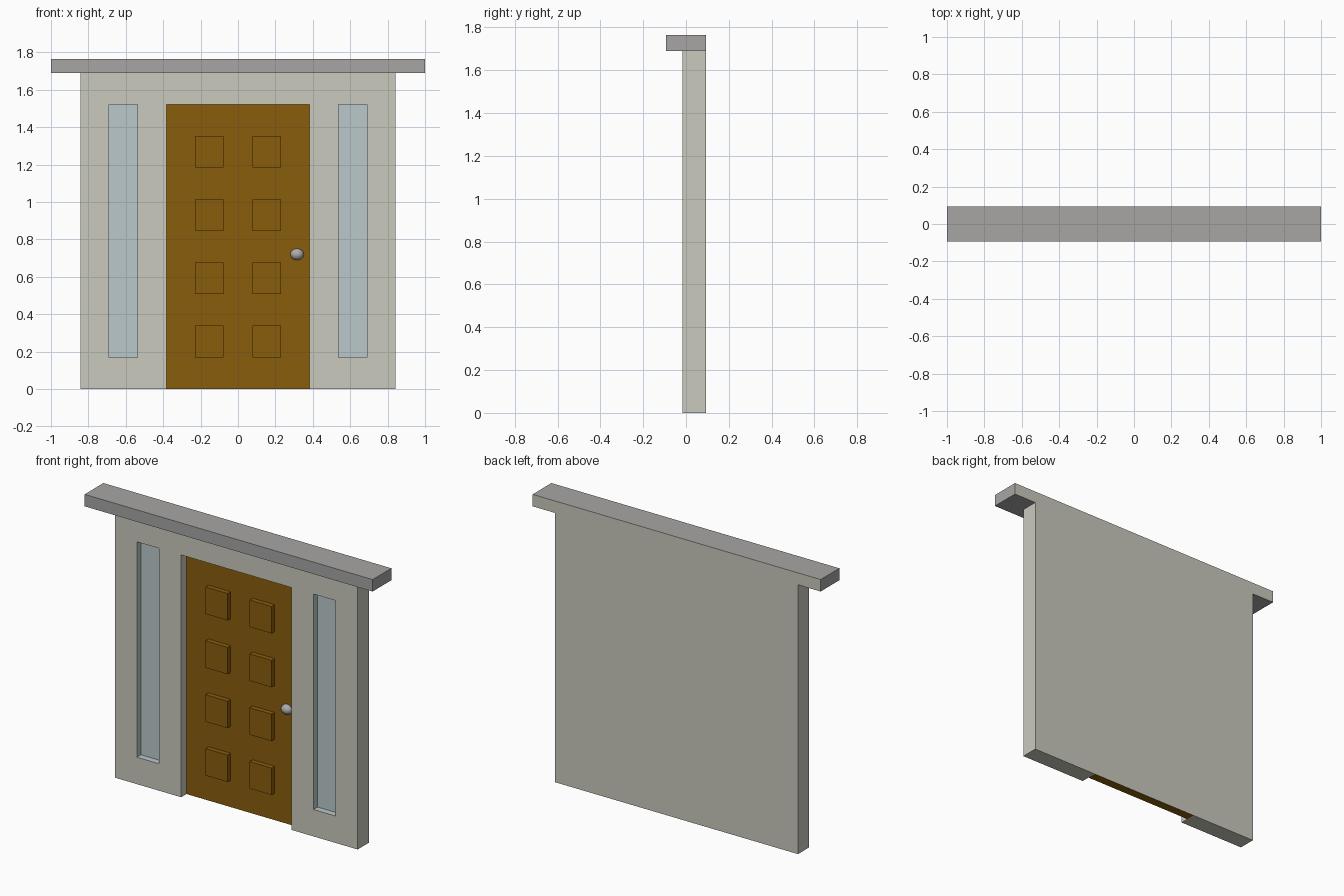
import bpy, bmesh

if "Cube" in bpy.data.objects:
    bpy.data.objects.remove(bpy.data.objects["Cube"])

FRONT, BACK = -0.017, 0.093        # wall front and back planes
DOOR_Y, GLASS_Y = 0.036, 0.023     # recessed planes


def material(name, rgb):
    m = bpy.data.materials.new(name)
    lin = [c / 255 / 12.92 if c < 10 else ((c / 255 + 0.055) / 1.055) ** 2.4 for c in rgb]
    m.diffuse_color = (*lin, 1)
    m.use_nodes = True
    m.node_tree.nodes["Principled BSDF"].inputs["Base Color"].default_value = m.diffuse_color
    return m


WALL = material("wall_cream", (202, 202, 190))
WOOD = material("door_brown", (137, 93, 12))
GLASS = material("pale_glass", (186, 201, 202))
STONE = material("lintel_grey", (167, 166, 165))
METAL = material("knob_silver", (172, 172, 176))


def finish(bm, name, mats):
    mesh = bpy.data.meshes.new(name)
    bm.to_mesh(mesh)
    bm.free()
    for m in mats:
        mesh.materials.append(m)
    ob = bpy.data.objects.new(name, mesh)
    bpy.context.collection.objects.link(ob)
    return ob


def box(name, lo, hi, mat, back_mat=None, open_back=False):
    bm = bmesh.new()
    bmesh.ops.create_cube(bm, size=1)
    for v in bm.verts:
        v.co = [hi[k] if v.co[k] > 0 else lo[k] for k in range(3)]
    bm.normal_update()
    rear = [f for f in bm.faces if f.normal.y > 0.9]
    if back_mat:
        rear[0].material_index = 1
    if open_back:
        bmesh.ops.delete(bm, geom=rear, context='FACES_ONLY')
    return finish(bm, name, [mat] + ([back_mat] if back_mat else []))


# Wall: a grid of cells, with recessed windows and a door opening
xs = [-0.843, -0.69, -0.537, -0.383, 0.383, 0.537, 0.69, 0.843]
zs = [0, 0.169, 1.521, 1.69]


def depth(i, j):
    if not (0 <= i < 7 and 0 <= j < 3):
        return BACK
    if i == 3 and j < 2:
        return DOOR_Y
    return GLASS_Y if i in (1, 5) and j == 1 else FRONT


bm = bmesh.new()


def quad(pts, glass=False):
    f = bm.faces.new([bm.verts.new(p) for p in pts])
    f.material_index = int(glass)


for i in range(-1, 7):
    for j in range(-1, 3):
        d, dr, du = depth(i, j), depth(i + 1, j), depth(i, j + 1)
        if i >= 0 and j >= 0 and d != DOOR_Y:
            a, b, c, e = xs[i], xs[i + 1], zs[j], zs[j + 1]
            quad([(a, d, c), (b, d, c), (b, d, e), (a, d, e)], d == GLASS_Y)
            quad([(a, BACK, c), (a, BACK, e), (b, BACK, e), (b, BACK, c)])
        if j >= 0 and d != dr:      # upright side faces
            x, c, e = xs[i + 1], zs[j], zs[j + 1]
            quad([(x, d, c), (x, dr, c), (x, dr, e), (x, d, e)], GLASS_Y in (d, dr))
        if i >= 0 and d != du and DOOR_Y not in (d,) or (i == 3 and j == 1):   # level faces
            if i == 3 and j == -1:
                continue            # the door slab closes the opening below
            z, a, b = zs[j + 1], xs[i], xs[i + 1]
            quad([(a, d, z), (b, d, z), (b, du, z), (a, du, z)], GLASS_Y in (d, du))
bmesh.ops.remove_doubles(bm, verts=bm.verts, dist=1e-5)
bmesh.ops.recalc_face_normals(bm, faces=bm.faces)
finish(bm, "wall", [WALL, GLASS])

# Lintel and door slab, whose backs match the wall
box("lintel", (-1, -0.093, 1.69), (1, BACK, 1.765), STONE, WALL)
box("door", (-0.383, DOOR_Y, 0), (0.383, BACK, 1.521), WOOD, WALL)

# Raised door panels
for side in (-1, 1):
    for row in range(4):
        x, z = side * 0.153, 0.2535 + row * 0.338
        box("door_panel", (x - 0.0767, DOOR_Y - 0.03, z - 0.0845),
            (x + 0.0767, DOOR_Y, z + 0.0845), WOOD, open_back=True)

# Door knob
bm = bmesh.new()
bmesh.ops.create_uvsphere(bm, u_segments=16, v_segments=10, radius=1)
for v in bm.verts:
    v.co = (0.316 + v.co.x * 0.036, DOOR_Y - 0.002 + v.co.y * 0.03, 0.72 + v.co.z * 0.031)
for f in bm.faces:
    f.smooth = True
finish(bm, "door_knob", [METAL])
